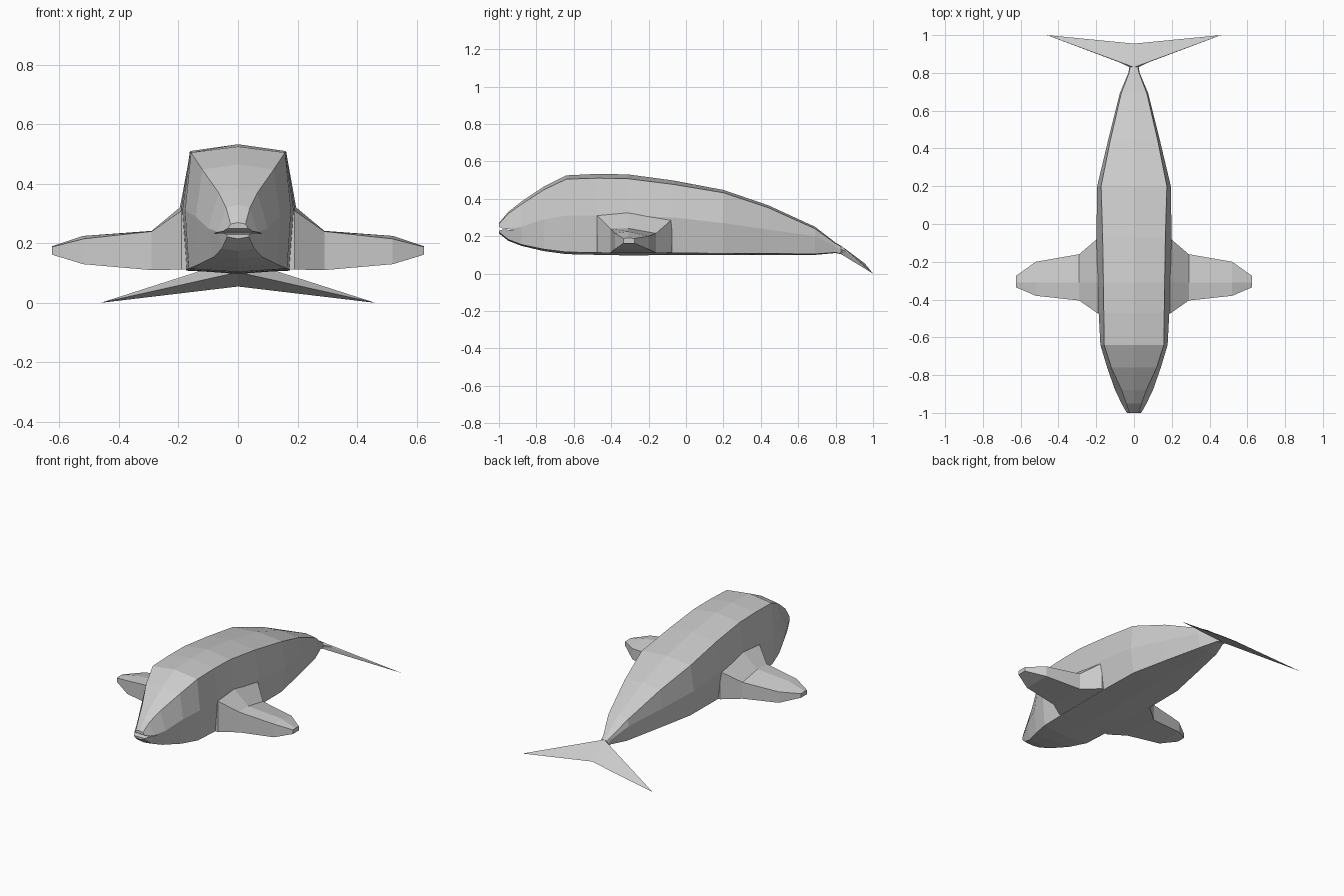
import bpy, bmesh

if "Cube" in bpy.data.objects:
    bpy.data.objects.remove(bpy.data.objects["Cube"])


def make(name, bm):
    bmesh.ops.recalc_face_normals(bm, faces=bm.faces)
    me = bpy.data.meshes.new(name)
    bm.to_mesh(me)
    bm.free()
    ob = bpy.data.objects.new(name, me)
    bpy.context.collection.objects.link(ob)
    return ob


def loft(name, rings):
    bm = bmesh.new()
    vs = [[bm.verts.new(p) for p in r] for r in rings]
    n = len(vs[0])
    for a, b in zip(vs, vs[1:]):
        for i in range(n):
            j = (i + 1) % n
            bm.faces.new((a[i], a[j], b[j], b[i]))
    bm.faces.new(vs[0])
    bm.faces.new(vs[-1])
    return make(name, bm)


# Body: y, top z, shoulder x/z, side x/z, belly edge x/z, belly z
stations = [
    (-1.00, .27, .025, .265, .040, .24, .036, .222, .215),
    (-.95, .33, .040, .320, .066, .238, .055, .182, .175),
    (-.88, .385, .065, .370, .100, .25, .080, .155, .148),
    (-.76, .465, .120, .448, .142, .29, .130, .130, .120),
    (-.64, .525, .158, .505, .178, .31, .165, .115, .104),
    (-.47, .533, .160, .510, .187, .31, .172, .112, .100),
    (-.31, .530, .162, .507, .192, .31, .174, .110, .097),
    (-.07, .498, .166, .477, .199, .30, .175, .110, .099),
    (.20, .447, .174, .432, .195, .27, .170, .108, .100),
    (.44, .365, .126, .352, .138, .235, .120, .107, .100),
    (.69, .250, .068, .240, .076, .20, .065, .105, .100),
    (.80, .165, .026, .160, .030, .145, .026, .113, .110),
    (.83, .148, .020, .144, .025, .130, .020, .105, .103),
]
rings = []
for y, zt, x1, z1, x2, z2, x3, z3, zb in stations:
    side = [(x1, z1), (x2, z2), (x3, z3)]
    rings.append([(0, y, zt)] + [(x, y, z) for x, z in side] + [(0, y, zb)]
                 + [(-x, y, z) for x, z in reversed(side)])
body = loft("body", rings)

# Mouth slit cut into the snout
wedge = [(-1.05, .275), (-.98, .241), (-.91, .233), (-.98, .235), (-1.05, .215)]
cutter = loft("mouth_cutter", [[(x, y, z) for y, z in wedge] for x in (-.2, .2)])
cutter.hide_render = True
mod = body.modifiers.new("mouth", "BOOLEAN")
mod.operation, mod.solver, mod.object = "DIFFERENCE", "EXACT", cutter
bpy.context.view_layer.objects.active = body
bpy.ops.object.modifier_apply(modifier=mod.name)
bpy.data.objects.remove(cutter)

# Flippers: x, front y, back y, bottom z, front/middle/back top z
flipper = [
    (.13, -.475, -.075, .116, .31, .33, .29),
    (.19, -.475, -.075, .112, .31, .325, .29),
    (.29, -.405, -.16, .110, .24, .242, .215),
    (.52, -.38, -.20, .130, .215, .225, .20),
    (.625, -.335, -.275, .162, .188, .190, .188),
]
for s, label in ((1, "left"), (-1, "right")):
    loft("flipper_" + label, [
        [(s * x, f, zb), (s * x, f, zf), (s * x, -.31, zm),
         (s * x, b, zk), (s * x, b, zb)]
        for x, f, b, zb, zf, zm, zk in flipper])

# Tail fluke: thin outline with a raised spine that tapers to the edges
bm = bmesh.new()
half = [(.025, .83, .13), (.075, .855, .118), (.462, 1.0, .0)]
outline = half + [(0, .955, .055)] + [(-x, y, z) for x, y, z in reversed(half)]
edge = [bm.verts.new(p) for p in outline]
for z in (.148, .103):
    hub = bm.verts.new((0, .83, z))
    for i in range(len(edge)):
        bm.faces.new((hub, edge[i], edge[(i + 1) % len(edge)]))
make("tail_fluke", bm)
